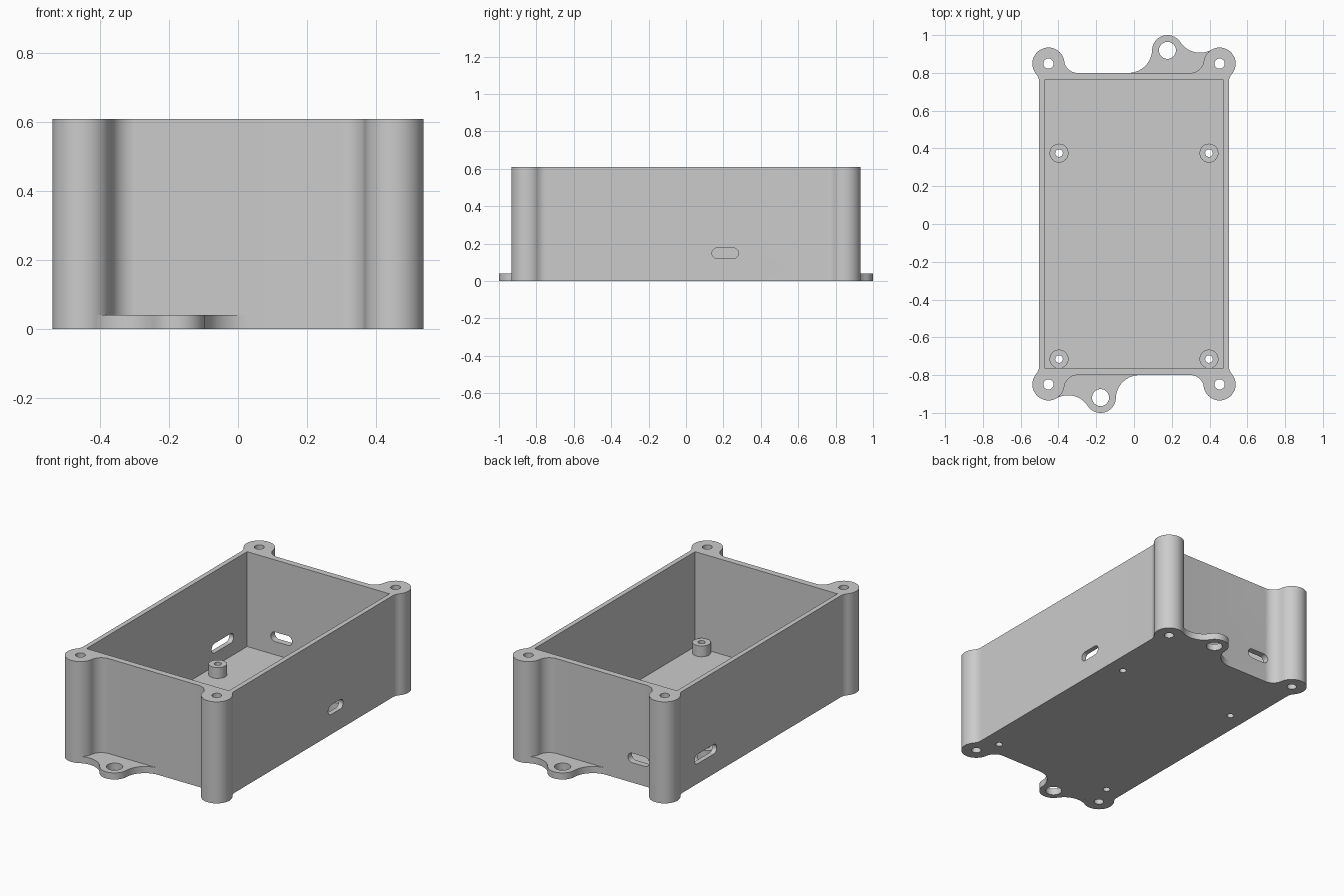
import bpy, bmesh
from math import atan2, cos, sin, sqrt, pi
from mathutils import Vector, Matrix

if "Cube" in bpy.data.objects:
    bpy.data.objects.remove(bpy.data.objects["Cube"], do_unlink=True)

HEIGHT, FLOOR = 0.61, 0.04
WALL_X, WALL_Y = 0.502, 0.80
BOSS, BOSS_R, BOSS_FILLET = Vector((0.453, 0.849)), 0.085, 0.07
EAR, EAR_R, EAR_FILLET = Vector((0.177, 0.919)), 0.081, 0.125

gray = bpy.data.materials.new("plain gray")
gray.use_nodes = True
gray.diffuse_color = (0.6, 0.6, 0.6, 1)
gray.node_tree.nodes["Principled BSDF"].inputs["Base Color"].default_value = (0.6, 0.6, 0.6, 1)


def heading(a, b):
    return atan2(b.y - a.y, b.x - a.x)


def arc(c, r, a0, a1, steps=16):
    return [c + r * Vector((cos(a), sin(a)))
            for a in (a0 + (a1 - a0) * i / steps for i in range(steps + 1))]


def circle(x, y, r):
    return arc(Vector((x, y)), r, 0, 2 * pi, 48)[:-1]


def slot(length, height):
    r, half = height / 2, (length - height) / 2
    return arc(Vector((half, 0)), r, -pi / 2, pi / 2) + arc(Vector((-half, 0)), r, pi / 2, 1.5 * pi)


def prism(name, outline, z0, z1, matrix=None):
    """Extrude a flat outline from z0 to z1."""
    bm = bmesh.new()
    face = bm.faces.new([bm.verts.new((p.x, p.y, z0)) for p in outline])
    top = bmesh.ops.extrude_face_region(bm, geom=[face])["geom"]
    bmesh.ops.translate(bm, vec=(0, 0, z1 - z0),
                        verts=[g for g in top if isinstance(g, bmesh.types.BMVert)])
    bmesh.ops.remove_doubles(bm, verts=bm.verts, dist=1e-5)
    if matrix:
        bm.transform(matrix)
    bmesh.ops.recalc_face_normals(bm, faces=bm.faces)
    mesh = bpy.data.meshes.new(name)
    bm.to_mesh(mesh)
    bm.free()
    mesh.materials.append(gray)
    obj = bpy.data.objects.new(name, mesh)
    bpy.context.collection.objects.link(obj)
    return obj


def activate(obj):
    bpy.ops.object.select_all(action="DESELECT")
    obj.select_set(True)
    bpy.context.view_layer.objects.active = obj


def cut(obj, cutters):
    """Subtract each cutter, then discard it and shade the result."""
    activate(obj)
    for c in cutters:
        mod = obj.modifiers.new("cut", "BOOLEAN")
        mod.operation, mod.solver, mod.object = "DIFFERENCE", "EXACT", c
        bpy.ops.object.modifier_apply(modifier=mod.name)
        bpy.data.objects.remove(c, do_unlink=True)
    bpy.ops.object.shade_smooth_by_angle(angle=0.6)


# Corner screw boss blended into the end wall and the side wall
reach = BOSS_R + BOSS_FILLET
dy = WALL_Y + BOSS_FILLET - BOSS.y
end_c = Vector((BOSS.x - sqrt(reach**2 - dy**2), BOSS.y + dy))
dx = WALL_X + BOSS_FILLET - BOSS.x
side_c = Vector((BOSS.x + dx, BOSS.y - sqrt(reach**2 - dx**2)))
end_blend = arc(end_c, BOSS_FILLET, -pi / 2, heading(end_c, BOSS))
corner = (end_blend
          + arc(BOSS, BOSS_R, heading(BOSS, end_c), heading(BOSS, side_c), 40)[1:-1]
          + arc(side_c, BOSS_FILLET, heading(side_c, BOSS), pi))


def flip(points, sx, sy):
    return [Vector((p.x * sx, p.y * sy)) for p in points]


outline = (corner + flip(corner, 1, -1)[::-1] + flip(corner, -1, -1)
           + flip(corner, -1, 1)[::-1])

# Box body with cavity, screw holes and cable slots
body = prism("box_body", outline, 0, HEIGHT)
inner = [Vector((x * 0.473, y * 0.762)) for x, y in ((-1, -1), (1, -1), (1, 1), (-1, 1))]
cutters = [prism("cavity_cutter", inner, FLOOR, 1)]
posts = [(sx * 0.397, y) for sx in (-1, 1) for y in (0.375, -0.715)]
for sx in (-1, 1):
    for sy in (-1, 1):
        cutters.append(prism("screw_cutter", circle(sx * BOSS.x, sy * BOSS.y, 0.027), -1, 1))
for x, y in posts:
    cutters.append(prism("post_hole_cutter", circle(x, y, 0.02), -1, 0.3))

upright = Matrix.Rotation(pi / 2, 4, "X")
sideways = Matrix.Rotation(pi / 2, 4, "Z") @ upright
for position, turn, length in (((WALL_X, 0.21, 0.148), sideways, 0.142),
                               ((-WALL_X, 0.53, 0.148), sideways, 0.21),
                               ((-0.245, WALL_Y, 0.148), upright, 0.142)):
    cutters.append(prism("slot_cutter", slot(length, 0.057), -0.1, 0.1,
                         Matrix.Translation(position) @ turn))
cut(body, cutters)

# Board standoffs
for i, (x, y) in enumerate(posts):
    post = prism(f"standoff_{i + 1}", circle(x, y, 0.05), FLOOR, 0.105)
    cut(post, [prism("post_cutter", circle(x, y, 0.02), -1, 1)])

# Mounting ears: blended to the end wall on one side, the boss on the other
ear_reach = EAR_R + EAR_FILLET
dy = WALL_Y + EAR_FILLET - EAR.y
wall_c = Vector((EAR.x - sqrt(ear_reach**2 - dy**2), EAR.y + dy))
span = BOSS - EAR
d, far = span.length, BOSS_R + EAR_FILLET
along = (d * d + ear_reach**2 - far**2) / (2 * d)
u = span / d
dip_c = EAR + u * along + Vector((-u.y, u.x)) * sqrt(ear_reach**2 - along**2)
ear = (arc(wall_c, EAR_FILLET, -pi / 2, heading(wall_c, EAR))
       + arc(EAR, EAR_R, heading(EAR, wall_c), heading(EAR, dip_c), 32)[1:-1]
       + arc(dip_c, EAR_FILLET, heading(dip_c, EAR) % (2 * pi), heading(dip_c, BOSS) % (2 * pi))
       + arc(BOSS, BOSS_R, heading(BOSS, dip_c), heading(BOSS, end_c))[1:-1]
       + end_blend[::-1])
for name, s in (("back_ear", 1), ("front_ear", -1)):
    part = prism(name, flip(ear, s, s), 0, FLOOR)
    cut(part, [prism("ear_cutter", circle(s * EAR.x, s * EAR.y, 0.045), -1, 1)])
